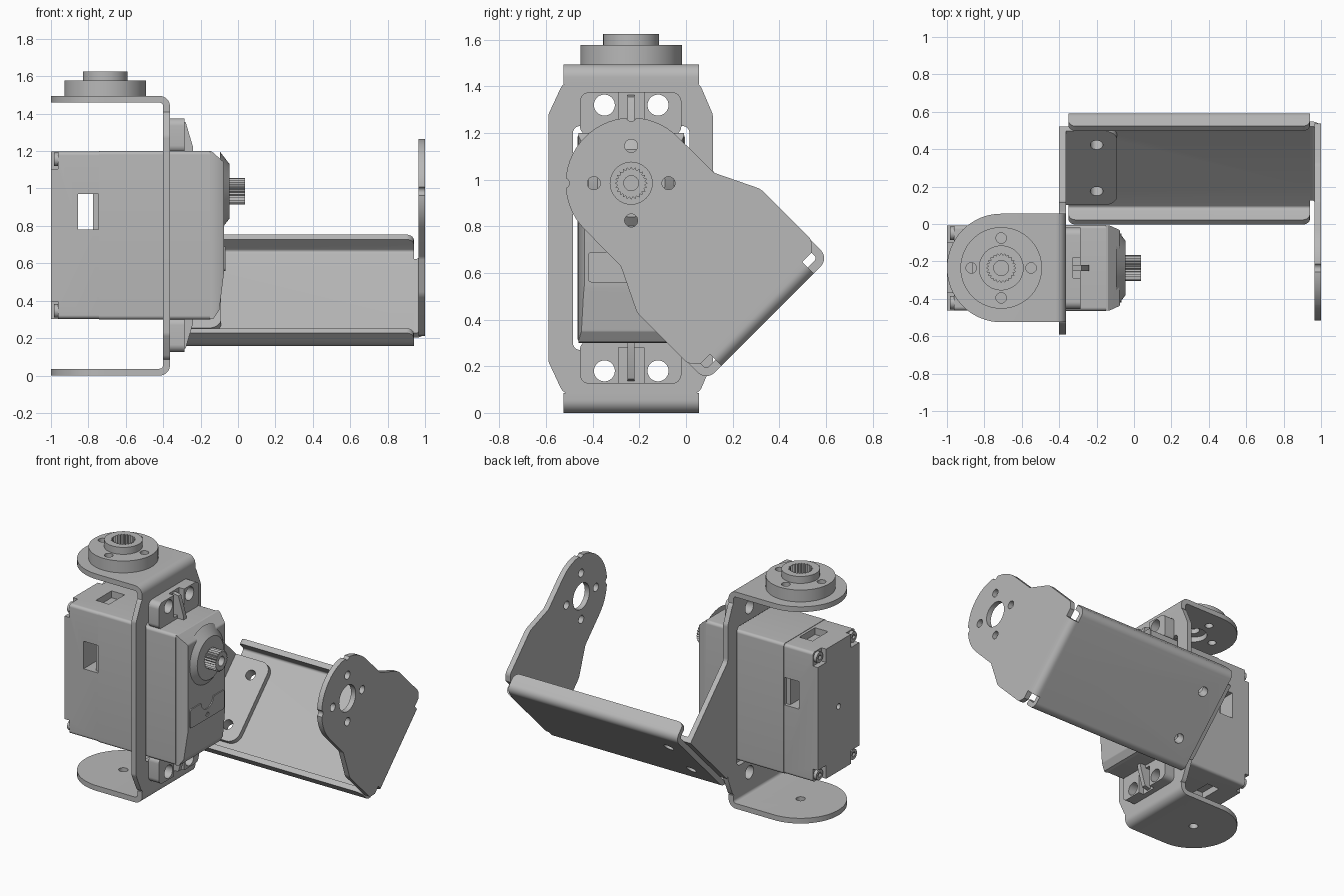
import bpy, bmesh, math
from mathutils import Vector

if "Cube" in bpy.data.objects:
    bpy.data.objects.remove(bpy.data.objects["Cube"])

grey = bpy.data.materials.new("metal grey")
grey.use_nodes = True
grey.diffuse_color = (0.48, 0.48, 0.48, 1)
grey.node_tree.nodes["Principled BSDF"].inputs["Base Color"].default_value = grey.diffuse_color

CY, CZ = -0.235, 0.985        # output axis of the motor
HX = -0.71                    # centre of the top horn
S = math.sqrt(0.5)
T = 0.036                     # sheet thickness


def tilt(u, v):
    """Arm coordinates (along and across the tilted base) to y, z."""
    return CY + (u + v) * S, CZ + (u - v) * S


# outline planes: two outline coordinates, then the extrusion direction
PLANES = {
    "yz": lambda a, b, h: (h, a, b),
    "xz": lambda a, b, h: (a, h, b),
    "xy": lambda a, b, h: (a, b, h),
    "arm_end": lambda a, b, h: (h, *tilt(a, b)),
    "arm_base": lambda a, b, h: (a, *tilt(b, h)),
    "arm_side": lambda a, b, h: (a, *tilt(h, b)),
}
parts = []


def rounded(corners, steps=8):
    """Polygon whose corners (a, b, radius) become exact arcs."""
    out = []
    for i, c in enumerate(corners):
        p = Vector(c[:2])
        if len(c) < 3:
            out.append(p)
            continue
        a = (Vector(corners[i - 1][:2]) - p).normalized()
        b = (Vector(corners[(i + 1) % len(corners)][:2]) - p).normalized()
        half = a.angle(b) / 2
        reach, w = c[2] / math.tan(half), math.sin(half)
        for k in range(steps + 1):
            t = k / steps
            k0, k1, k2 = (1 - t) ** 2, 2 * w * t * (1 - t), t * t
            out.append(((p + a * reach) * k0 + p * k1 + (p + b * reach) * k2) / (k0 + k1 + k2))
    return [p for i, p in enumerate(out) if (p - out[i - 1]).length > 1e-4]


def rect(a0, a1, b0, b1, r=0):
    pts = [(a0, b0), (a1, b0), (a1, b1), (a0, b1)]
    return rounded([(*p, r) for p in pts]) if r else pts


def circle(a, b, r, n=32, r2=None):
    """Circle, or a toothed ring when a second radius is given."""
    rad = lambda i: r2 if r2 and i % 2 else r
    return [(a + rad(i) * math.cos(math.tau * i / n), b + rad(i) * math.sin(math.tau * i / n))
            for i in range(n)]


def prism(name, plane, pts, lo, hi, keep=True):
    bm = bmesh.new()
    f = PLANES[plane]
    ends = [[bm.verts.new(f(p[0], p[1], h)) for p in pts] for h in (lo, hi)]
    bm.faces.new(ends[0])
    bm.faces.new(ends[1])
    for i in range(len(pts)):
        bm.faces.new((ends[0][i - 1], ends[0][i], ends[1][i], ends[1][i - 1]))
    bmesh.ops.recalc_face_normals(bm, faces=bm.faces)
    me = bpy.data.meshes.new(name)
    bm.to_mesh(me)
    bm.free()
    ob = bpy.data.objects.new(name, me)
    bpy.context.collection.objects.link(ob)
    me.materials.append(grey)
    if keep:
        parts.append(ob)
    return ob


def carve(ob, cutters, operation="DIFFERENCE"):
    for spec in cutters:
        tool = prism("cutter", *spec, keep=False)
        mod = ob.modifiers.new("carve", "BOOLEAN")
        mod.operation, mod.object, mod.solver = operation, tool, "EXACT"
        dg = bpy.context.evaluated_depsgraph_get()
        me = bpy.data.meshes.new_from_object(ob.evaluated_get(dg))
        ob.modifiers.clear()
        ob.data = me
        bpy.data.objects.remove(tool)
    return ob


def ring_holes(a, b):
    return [circle(a + 0.16 * math.cos(k * math.pi / 2), b + 0.16 * math.sin(k * math.pi / 2), 0.028, 20)
            for k in range(4)]


def flip(z):
    return 1.5 - z


# Upright plate of the motor bracket, with the ear that reaches to the arm
X0, X1 = -0.40, -0.364
plate = prism("bracket_plate", "yz", rounded([
    (-0.525, 0.08, 0.05), (0.055, 0.08, 0.05), (0.115, 0.22), (0.115, 0.262), tilt(0.28, 0.757),
    (0.115, 1.03, 0.05), (0.115, 1.28, 0.05), (0.055, 1.42, 0.05), (-0.525, 1.42, 0.05),
    (-0.59, 1.28, 0.05), (-0.59, 0.22, 0.05)]), X0, X1)
mount_holes = [(y, z) for y in (-0.35, -0.12) for z in (1.32, 0.18)]
carve(plate, [("yz", rect(-0.485, 0.015, 0.27, 1.23, 0.03), -0.5, -0.3)]
      + [("yz", circle(y, z, 0.045), -0.5, -0.3) for y, z in mount_holes])

# Bent flanges at top and bottom, with round ends
tongue = rounded([(-1, -0.525, 0.29), (-0.3, -0.525), (-0.3, 0.055), (-1, 0.055, 0.29)], 16)
for name, m in (("top_flange", lambda z: z), ("bottom_flange", lambda z: 1.495 - z)):
    prof = [(X1, 1.41), (X1, 1.495, 0.055), (-1.05, 1.495), (-1.05, 1.459), (X0, 1.459, 0.02), (X0, 1.41)]
    flange = prism(name, "xz", rounded([(p[0], m(p[1]), *p[2:]) for p in prof]), -0.525, 0.055)
    carve(flange, [("xy", tongue, -0.1, 1.6)], "INTERSECT")
    top = name == "top_flange"
    holes = [circle(HX, CY, 0.09)] + ring_holes(HX, CY) if top else [circle(HX, CY, 0.03)]
    carve(flange, [("xy", h, -0.1, 1.6) for h in holes])

# Horn disc and toothed hub on the top flange
disc = prism("horn_disc", "xy", circle(HX, CY, 0.218, 64), 1.495, 1.577)
hub = prism("horn_hub", "xy", circle(HX, CY, 0.12, 48), 1.577, 1.625)
teeth = circle(HX, CY, 0.078, 48, 0.066)
carve(disc, [("xy", h, 1.4, 1.7) for h in ring_holes(HX, CY) + [circle(HX, CY, 0.04)]]
      + [("xy", teeth, 1.53, 1.7)])
carve(hub, [("xy", teeth, 1.5, 1.7)])

# Motor case: rear cap, main body, front lid
corners = [(y, z) for y in (-0.42, -0.05) for z in (0.345, 1.155)]
cap = prism("rear_cap", "yz", rect(-0.462, -0.008, 0.303, 1.197, 0.02), -1, -0.742)
carve(cap, [("yz", rect(y - 0.05, y + 0.05, z - 0.05, z + 0.05), -1.1, -0.963) for y, z in corners]
      + [("xz", rect(-0.855, -0.775, 0.78, 0.97), -0.6, 0.1),
         ("xy", rect(-0.86, -0.76, -0.32, -0.15), 1.15, 1.3),
         ("xy", rect(-0.86, -0.76, -0.32, -0.15), 0.2, 0.35),
         ("yz", circle(CY, 0.75, 0.02, 16), -1.1, -0.95)]
      + [("xz", rect(-0.78, -0.745, 0.78, 0.97), *s) for s in ((-0.6, -0.44), (-0.03, 0.1))])
for i, (y, z) in enumerate(corners):
    screw = prism(f"corner_screw_{i + 1}", "yz", circle(y, z, 0.036, 24), -0.985, -0.96)
    carve(screw, [("yz", circle(y, z, 0.018, 6), -1.1, -0.97)])
prism("motor_body", "yz", rect(-0.465, -0.005, 0.3, 1.2, 0.02), -0.742, -0.15)
lid = prism("front_lid", "xz", rounded([
    (-0.15, 0.3), (-0.13, 0.305), (-0.1, 0.35, 0.02), (-0.075, 0.55), (-0.075, 1.14, 0.02),
    (-0.14, 1.198), (-0.15, 1.2)]), -0.462, -0.008)
carve(lid, [("xy", rounded([(-0.2, -0.47), (-0.13, -0.462), (-0.07, -0.435, 0.02),
                            (-0.07, -0.035, 0.02), (-0.13, -0.008), (-0.2, 0)]), 0.2, 1.3)], "INTERSECT")
panel = prism("lid_panel", "yz", rect(-0.42, -0.05, 0.56, 0.69, 0.015), -0.08, -0.068)
carve(panel, [("yz", circle(CY, 0.7, 0.07), -0.1, 0), ("yz", circle(CY, 0.59, 0.015, 16), -0.1, 0)])

# Tapered boss and toothed output shaft
bpy.ops.mesh.primitive_cone_add(vertices=48, radius1=0.21, radius2=0.145, depth=0.05,
                                location=(-0.07, CY, CZ), rotation=(0, math.pi / 2, 0))
boss = bpy.context.object
boss.name = "shaft_boss"
boss.data.materials.append(grey)
parts.append(boss)
shaft = prism("output_shaft", "yz", circle(CY, CZ, 0.07, 48, 0.059), -0.05, 0.038)
carve(shaft, [("yz", circle(CY, CZ, 0.032, 24), -0.02, 0.1)])

# Mounting lugs with ribs, above and below the case
for name, m in (("upper", lambda z: z), ("lower", flip)):
    lug = prism(name + "_lug", "yz", rect(-0.455, -0.02, *sorted((m(1.19), m(1.375))), 0.04), -0.364, -0.285)
    carve(lug, [("yz", circle(y, m(1.32), 0.045), -0.5, -0.2) for y in (-0.35, -0.12)]
          + [("yz", rect(-0.29, -0.18, *sorted((m(1.22), m(1.45)))), -0.325, -0.2)])
    prism(name + "_rib", "xz", [(-0.33, m(1.19)), (-0.24, m(1.19)), (-0.24, m(1.22)),
                                (-0.28, m(1.355)), (-0.33, m(1.365))], -0.25, -0.22)

# Tilted arm channel with raised lips
W, V, L = 0.372, 0.827, 0.70
base_holes = [("arm_base", circle(-0.2, u, 0.034, 24), 0.6, 0.9) for u in (-0.175, 0.175)]
arm = prism("arm_channel", "arm_end", rounded([
    (-W, L), (-W, V, 0.05), (W, V, 0.05), (W, L), (W - T, L), (W - T, V - T, 0.015),
    (T - W, V - T, 0.015), (T - W, L)]), -0.35, 0.94)
carve(arm, [("arm_side", rounded([(-0.35, L, 0.04), (0.94, L, 0.04), (0.94, 0.9), (-0.35, 0.9)]), -0.5, 0.5)],
      "INTERSECT")
carve(arm, base_holes)

# Bent tab that joins the bracket ear to the channel floor
tab = prism("joining_tab", "arm_base", rounded([
    (X0, -0.28), (-0.09, -0.28, 0.07), (-0.09, 0.28, 0.07), (X0, 0.28)]), V - 2 * T, V - T)
carve(tab, base_holes)

# Arm end plate with horn holes, and the bend that joins it to the channel
half = [(0.28, -0.28, 0.28), (0.283, 0.22, 0.05), (0.375, 0.41, 0.08), (0.375, 0.72, 0.04), (0.335, 0.757)]
end = prism("arm_end_plate", "arm_end",
            rounded(half + [(-p[0], *p[1:]) for p in reversed(half)], 14), 0.964, 1)
spokes = [circle((a + b) * 0.16, (a - b) * 0.16, 0.028, 20) for a in (-S, S) for b in (0,)]
spokes += [circle(b * 0.16, -b * 0.16, 0.028, 20) for b in (-S, S)]
notches = [circle(s * 0.29 * S, -0.29 * S, 0.024, 16) for s in (-1, 1)]
carve(end, [("arm_end", h, 0.9, 1.1) for h in spokes + notches + [circle(0, 0, 0.09)]])
prism("arm_end_bend", "arm_side", rounded([
    (0.94, V - T), (0.94, V), (1, V, 0.05), (1, 0.757), (0.964, 0.757), (0.964, V - T, 0.01)]), -0.28, 0.28)

# Smooth round walls, keep edges crisp
bpy.ops.object.select_all(action="DESELECT")
for ob in parts:
    ob.select_set(True)
bpy.context.view_layer.objects.active = parts[0]
bpy.ops.object.shade_smooth_by_angle(angle=math.radians(25))
